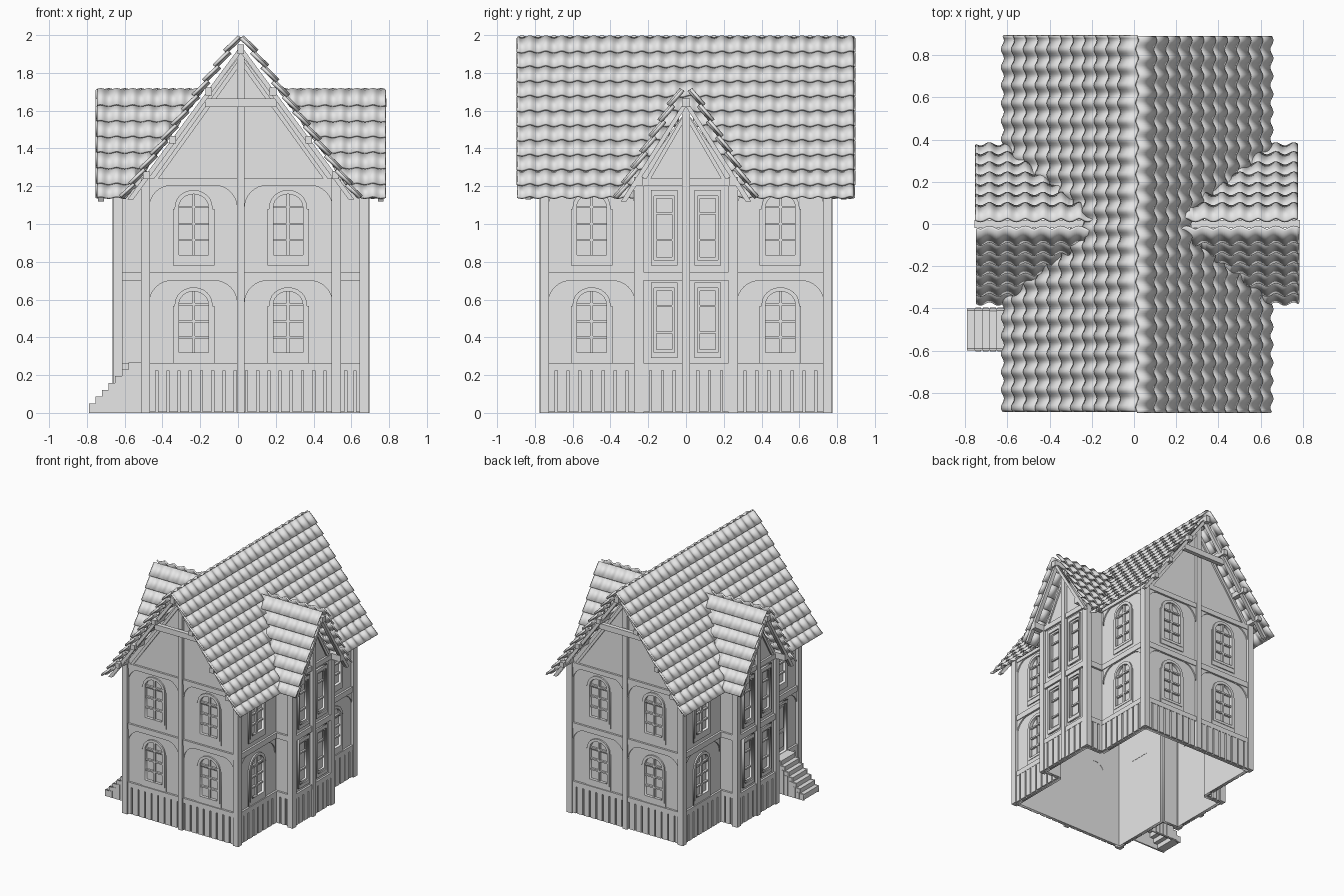
import bpy, bmesh, math
from mathutils import Matrix, Vector

if "Cube" in bpy.data.objects:
    bpy.data.objects.remove(bpy.data.objects["Cube"])

XC = 0.015                      # house centre line
W, D, BAY, BAYW = 0.505, 0.75, 0.655, 0.25
RAISE = 0.515                   # storey height

grey = bpy.data.materials.new("plain_grey")
grey.use_nodes = True
grey.diffuse_color = (0.8, 0.8, 0.8, 1)
grey.node_tree.nodes["Principled BSDF"].inputs["Base Color"].default_value = (0.8, 0.8, 0.8, 1)


def add(name, mesh):
    mesh.materials.clear()
    mesh.materials.append(grey)
    ob = bpy.data.objects.new(name, mesh)
    bpy.context.collection.objects.link(ob)
    return ob


def frame(angle, dist):
    """Wall frame: local x along the wall, y up, z outward."""
    return (Matrix.Translation((XC, 0, 0)) @ Matrix.Rotation(math.radians(angle), 4, 'Z')
            @ Matrix.Translation((0, -dist, 0)) @ Matrix.Rotation(math.pi / 2, 4, 'X'))


def panel(name, loops, M, d0, d1):
    """Flat board with outline loops[0] and holes loops[1:]."""
    cu = bpy.data.curves.new(name, 'CURVE')
    cu.dimensions, cu.fill_mode, cu.extrude = '2D', 'BOTH', (d1 - d0) / 2
    for loop in loops:
        sp = cu.splines.new('POLY')
        sp.points.add(len(loop) - 1)
        for p, (u, v) in zip(sp.points, loop):
            p.co = (u, v, 0, 1)
        sp.use_cyclic_u = True
    tmp = bpy.data.objects.new("tmp", cu)
    bpy.context.collection.objects.link(tmp)
    dg = bpy.context.evaluated_depsgraph_get()
    mesh = bpy.data.meshes.new_from_object(tmp.evaluated_get(dg))
    bpy.data.objects.remove(tmp)
    mesh.transform(M @ Matrix.Translation((0, 0, (d0 + d1) / 2)))
    return add(name, mesh)


def boxes(name, specs):
    """One object from boxes (M, u0, u1, v0, v1, d0, d1)."""
    bm = bmesh.new()
    for M, u0, u1, v0, v1, d0, d1 in specs:
        mat = (M @ Matrix.Translation(((u0 + u1) / 2, (v0 + v1) / 2, (d0 + d1) / 2))
               @ Matrix.Diagonal((abs(u1 - u0), v1 - v0, d1 - d0, 1)))
        bmesh.ops.create_cube(bm, size=1, matrix=mat)
    mesh = bpy.data.meshes.new(name)
    bm.to_mesh(mesh)
    bm.free()
    return add(name, mesh)


def rect(u0, u1, v0, v1):
    return [(u0, v0), (u1, v0), (u1, v1), (u0, v1)]


def arch(u, v0, spring, w, rise):
    arc = [(u + w * math.cos(t * math.pi / 12), spring + rise * math.sin(t * math.pi / 12))
           for t in range(13)]
    return [(u - w, v0), (u + w, v0)] + arc


# Windows and door: each returns the hole to cut in its wall
def arched_window(M, u, up):
    v, s = 0.31 + up, 0.575 + up
    hole = arch(u, v, s, 0.09, 0.08)
    panel("window_frame", [arch(u, v - 0.01, s, 0.1, 0.09), arch(u, v + 0.01, s, 0.078, 0.068)], M, -0.02, 0.012)
    panel("window_glass", [hole], M, -0.018, -0.012)
    panel("window_surround", [rect(u - 0.11, u + 0.11, v - 0.045, s - 0.01),
                              rect(u - 0.1, u + 0.1, v - 0.01, s - 0.01)], M, 0, 0.008)
    boxes("window_bars", [(M, u - 0.007, u + 0.007, v, s + 0.07, -0.015, 0.004)] +
          [(M, u - 0.08, u + 0.08, h - 0.006, h + 0.006, -0.015, 0.004)
           for h in (v + 0.09, v + 0.175, s)])
    return hole


def tall_window(M, u, up):
    v0, v1 = 0.29 + up, 0.69 + up
    hole = rect(u - 0.055, u + 0.055, v0 + 0.03, v1 - 0.03)
    panel("tall_window_frame", [rect(u - 0.07, u + 0.07, v0, v1), hole], M, 0, 0.015)
    panel("tall_window_sash", [hole, rect(u - 0.042, u + 0.042, v0 + 0.045, v1 - 0.045)], M, -0.015, 0.005)
    panel("tall_window_glass", [hole], M, -0.018, -0.012)
    boxes("tall_window_bars", [(M, u - 0.05, u + 0.05, h, h + 0.012, -0.015, 0.002)
                               for h in (v0 + 0.13, v1 - 0.13)])
    return hole


def door(M, u):
    hole = rect(u - 0.085, u + 0.085, 0.268, 0.66)
    panel("door_frame", [rect(u - 0.105, u + 0.105, 0.266, 0.68), hole], M, 0, 0.015)
    panel("door_leaf", [hole], M, -0.018, -0.01)
    boxes("door_panels", [(M, u + s - 0.03, u + s + 0.03, a, b, -0.012, -0.004)
                          for s in (-0.04, 0.04) for a, b in ((0.3, 0.42), (0.45, 0.63))])
    return hole


# Walls, beams, plinth slats and curved brackets
segments = []
for a in (0, 180):
    segments += [(a, D, -W, W), (a, BAYW, W, BAY), (a, BAYW, -BAY, -W)]
for a in (90, 270):
    segments += [(a, W, BAYW, D), (a, W, -D, -BAYW), (a, BAY, -BAYW, BAYW)]
beams, slats = [], []
for a, dist, u0, u1 in segments:
    M, mid = frame(a, dist), (u0 + u1) / 2
    holes, outline = [], rect(u0, u1, 0.0, 1.24)
    gable = {D: 1.9, BAY: 1.6}.get(dist)
    for up in (0, RAISE):
        if dist == BAY:
            holes += [tall_window(M, u, up * 0.95) for u in (-0.115, 0.115)]
        elif dist == D:
            holes += [arched_window(M, u, up) for u in (-0.25, 0.25)]
        elif dist == W:
            entry = a == 270 and u0 > 0 and up == 0
            holes.append(door(M, mid) if entry else arched_window(M, mid, up))
        if dist in (D, W):
            top = 0.7 + up * 0.98
            spans = [(u0, 0), (0, u1)] if dist == D else [(u0, u1)]
            for l, r in spans:
                for c, s in ((l + 0.02, 1), (r - 0.02, -1)):
                    curve = [(c + s * 0.12 * (1 - math.sin(t * math.pi / 16)),
                              top - 0.12 * (1 - math.cos(t * math.pi / 16))) for t in range(9)]
                    panel("curved_bracket", [[(c, top)] + curve], M, 0, 0.01)
    if gable:
        outline.insert(3, (0, gable))
        beams.append((M, -0.02, 0.02, 0, gable + 0.02, 0, 0.025))
    panel("wall", [outline] + holes, M, -0.02, 0)
    for v0, v1 in ((0.225, 0.265), (0.7, 0.745), (1.2, 1.24)):
        beams.append((M, u0, u1, v0, v1, 0, 0.016))
    n = round((u1 - u0) / 0.06)
    step = (u1 - u0) / n
    slats += [(M, u0 + i * step + 0.006, u0 + (i + 1) * step - 0.006, 0.005, 0.225, 0, 0.014)
              for i in range(n)]
boxes("timber_beams", beams)
boxes("plinth_slats", slats)

# Corner posts
F = frame(0, 0)
boxes("corner_posts", [(F, sx * x - 0.024, sx * x + 0.024, 0, 1.25, sy * y - 0.024, sy * y + 0.024)
                       for x, y in ((W, D), (BAY - 0.004, BAYW)) for sx in (-1, 1) for sy in (-1, 1)])

# Roof timbers: rafters, collar ties, purlins and ridge beams
for a, dist, half, low, peak, tie in ((0, D, 0.6, 1.13, 1.945, 1.62), (180, D, 0.6, 1.13, 1.945, 1.62),
                                      (90, BAY, 0.345, 1.12, 1.66, 0), (270, BAY, 0.345, 1.12, 1.66, 0)):
    M = frame(a, dist)
    for s in (-1, 1):
        panel("rafter", [[(0, peak), (s * half, low), (s * (half - 0.03), low), (0, peak - 0.04)]], M, 0.07, 0.1)
        panel("gable_trim", [[(0, peak - 0.06), (s * (half - 0.11), 1.2), (s * (half - 0.135), 1.2),
                              (0, peak - 0.1)]], M, 0, 0.012)
    if tie:
        boxes("collar_tie", [(M, -0.19, 0.19, tie, tie + 0.045, 0.05, 0.085)])
    else:
        boxes("bay_ridge_beam", [(M, -0.02, 0.02, 1.62, 1.665, -0.4, 0.115)])
        boxes("bay_wall_plate", [(M, s * 0.25 - 0.02, s * 0.25 + 0.02, 1.2, 1.25, -0.1, 0.1) for s in (-1, 1)])
boxes("purlins", [(F, s * u - 0.018, s * u + 0.018, 1.91 - 1.345 * u, 1.95 - 1.345 * u, -0.88, 0.88)
                  for u in (0.17, 0.36, 0.5) for s in (-1, 1)] +
      [(F, -0.018, 0.018, 1.9, 1.95, -0.88, 0.88)])


# Wavy tile courses
def tiles(name, angle, a, z0, b, z1, y0, y1, courses, clip=None, notch=False):
    run, drop = b - a, z0 - z1
    length = math.hypot(run, drop)
    nx, nz = drop / length, run / length
    cols = round(abs(y1 - y0) / 0.0848 * 8)
    M = Matrix.Translation((XC, 0, 0)) @ Matrix.Rotation(math.radians(angle), 4, 'Z')
    bm = bmesh.new()
    for i in range(courses):
        rows = []
        for s, lift in ((i / courses, 0), ((i + 1.12) / courses if i < courses - 1 else 1, 0.02)):
            row = []
            for j in range(cols + 1):
                y = y0 + (y1 - y0) * j / cols
                off = lift + 0.009 * math.sin(y / 0.0848 * math.tau)
                row.append(bm.verts.new(M @ Vector((a + run * s + nx * off, y, z0 - drop * s + nz * off))))
            rows.append(row)
        for j in range(cols):
            bm.faces.new((rows[0][j], rows[1][j], rows[1][j + 1], rows[0][j + 1]))
    if clip:
        bmesh.ops.bisect_plane(bm, geom=bm.verts[:] + bm.edges[:] + bm.faces[:],
                               plane_co=clip[0], plane_no=clip[1], clear_inner=True)
    if notch:
        inside = [f for f in bm.faces if f.calc_center_median().z
                  < 1.64 - 1.7 * abs(f.calc_center_median().y)]
        bmesh.ops.delete(bm, geom=inside, context='FACES')
    bm.normal_update()
    for f in bm.faces:
        if f.normal.z < 0:
            f.normal_flip()
    mesh = bpy.data.meshes.new(name)
    bm.to_mesh(mesh)
    bm.free()
    ob = add(name, mesh)
    mod = ob.modifiers.new("thickness", 'SOLIDIFY')
    mod.thickness, mod.offset = 0.012, -1
    bpy.context.view_layer.objects.active = ob
    bpy.ops.object.select_all(action='DESELECT')
    ob.select_set(True)
    bpy.ops.object.shade_smooth_by_angle(angle=math.radians(40))


for angle in (0, 180):
    tiles("main_roof_tiles", angle, 0.008, 1.993, 0.622, 1.135, -0.89, 0.89, 11, notch=True)
for angle in (90, -90):
    for sx in (-1, 1):
        clip = (Vector((XC + sx * 0.008, 0, 1.985)), Vector((sx * 0.858, 0, 0.614)))
        s = sx if angle < 0 else -sx
        tiles("bay_roof_tiles", angle, 0.025, 1.715, 0.362, 1.135, s * 0.15, s * 0.7625, 7, clip)

# Entrance steps
S = frame(0, 0.5)
steps = [(-0.805 + 0.035 * i, 0.05 + 0.036 * i) for i in range(7)]
boxes("stair_treads", [(S, x, min(x + 0.07, -0.5) if i < 6 else -0.51, h - 0.045, h, -0.09, 0.09)
                       for i, (x, h) in enumerate(steps)])
profile = [(-0.805, 0)] + [p for x, h in steps for p in ((x, h - 0.036), (x, h))][1:]
for d in (-0.1, 0.088):
    panel("stair_side", [profile + [(-0.51, steps[-1][1]), (-0.51, 0)]], S, d, d + 0.012)
boxes("stair_side_slats", [(S, x + 0.004, x + 0.031, 0.005, h - 0.03, d, d + 0.006)
                           for x, h in steps[1:] for d in (-0.104, 0.098)])
